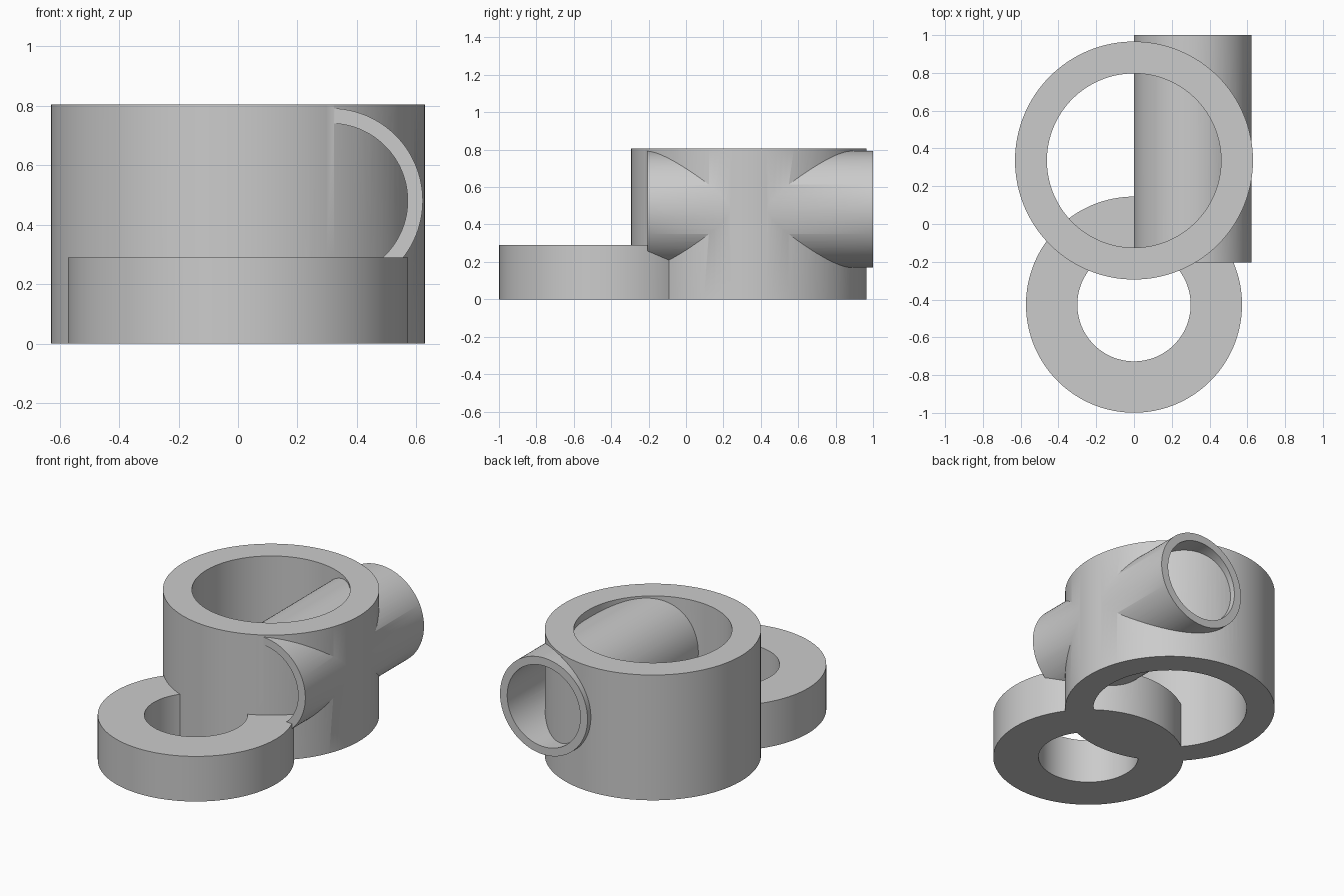
import bpy, bmesh
from math import cos, sin, tau, radians

if "Cube" in bpy.data.objects:
    bpy.data.objects.remove(bpy.data.objects["Cube"])

SEGMENTS = 128


def ring(name, r_out, r_in, centre, start, end, axis="Z"):
    """Thick-walled open pipe along Z or Y, between start and end."""
    a, b = centre
    bm = bmesh.new()
    loops = []
    for r, h in ((r_out, start), (r_out, end), (r_in, end), (r_in, start)):
        loop = []
        for i in range(SEGMENTS):
            t = tau * i / SEGMENTS
            u, v = a + r * cos(t), b + r * sin(t)
            loop.append(bm.verts.new((u, v, h) if axis == "Z" else (u, h, v)))
        loops.append(loop)
    for k in range(4):
        p, q = loops[k], loops[(k + 1) % 4]
        for i in range(SEGMENTS):
            j = (i + 1) % SEGMENTS
            bm.faces.new((p[i], p[j], q[j], q[i]))
    bmesh.ops.recalc_face_normals(bm, faces=bm.faces)
    mesh = bpy.data.meshes.new(name)
    bm.to_mesh(mesh)
    bm.free()
    obj = bpy.data.objects.new(name, mesh)
    bpy.context.collection.objects.link(obj)
    return obj


# tall main collar, low front ring, and horizontal side pipe
body = ring("collar_with_pipe_and_ring", 0.63, 0.461, (0, 0.336), 0, 0.805)
low_ring = ring("low_ring", 0.572, 0.30, (0, -0.427), 0, 0.29)
side_pipe = ring("side_pipe", 0.311, 0.26, (0.311, 0.481), -0.205, 1.0, "Y")

# fuse everything into one solid
bpy.context.view_layer.objects.active = body
body.select_set(True)
for part in (low_ring, side_pipe):
    mod = body.modifiers.new("union", "BOOLEAN")
    mod.operation = "UNION"
    mod.solver = "EXACT"
    mod.object = part
    bpy.ops.object.modifier_apply(modifier=mod.name)
    bpy.data.objects.remove(part)

bpy.ops.object.shade_smooth_by_angle(angle=radians(30))
